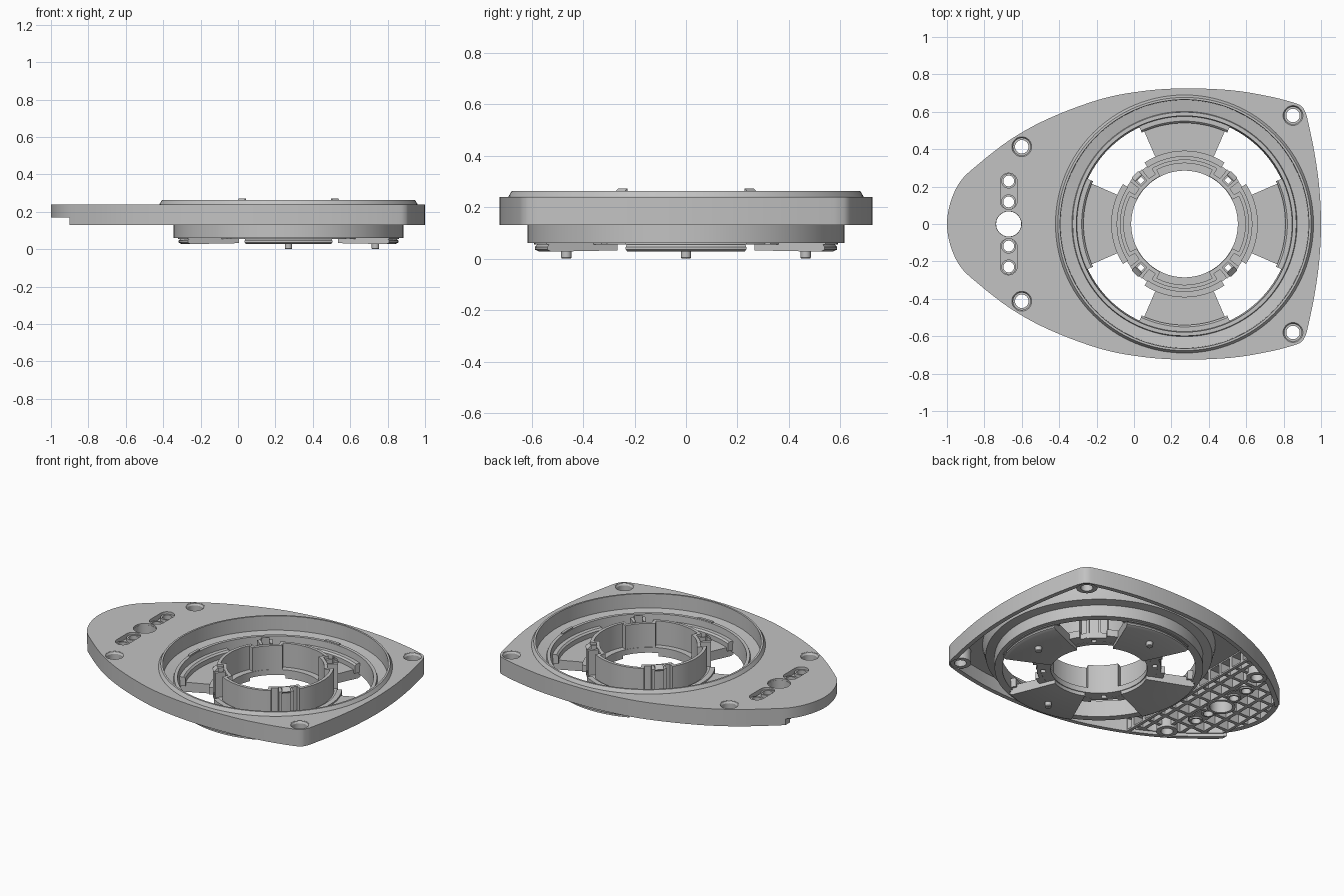
import bpy, bmesh, math
from mathutils import Vector

cube = bpy.data.objects.get("Cube")
if cube:
    bpy.data.objects.remove(cube, do_unlink=True)

CX = 0.27  # centre of the round bowl

grey = bpy.data.materials.new("satin grey")
grey.use_nodes = True
grey.diffuse_color = (0.54, 0.54, 0.54, 1)
grey.node_tree.nodes["Principled BSDF"].inputs["Base Color"].default_value = (0.54, 0.54, 0.54, 1)


def finish(name, bm):
    bmesh.ops.recalc_face_normals(bm, faces=bm.faces)
    if bm.calc_volume(signed=True) < 0:
        bmesh.ops.reverse_faces(bm, faces=bm.faces)
    mesh = bpy.data.meshes.new(name)
    bm.to_mesh(mesh)
    bm.free()
    mesh.materials.append(grey)
    ob = bpy.data.objects.new(name, mesh)
    bpy.context.collection.objects.link(ob)
    return ob


def smooth(ob):
    bpy.ops.object.select_all(action='DESELECT')
    ob.select_set(True)
    bpy.context.view_layer.objects.active = ob
    bpy.ops.object.shade_smooth_by_angle(angle=math.radians(30))


def prism(name, points, z0, z1):
    bm = bmesh.new()
    low, high = ([bm.verts.new((x, y, z)) for x, y in points] for z in (z0, z1))
    bm.faces.new(low)
    bm.faces.new(high)
    for i in range(len(low)):
        bm.faces.new((low[i - 1], low[i], high[i], high[i - 1]))
    return finish(name, bm)


def boxes(name, spans):
    bm = bmesh.new()
    for lo, hi in spans:
        lo, hi = Vector(lo), Vector(hi)
        new = bmesh.ops.create_cube(bm, size=1)["verts"]
        bmesh.ops.scale(bm, vec=hi - lo, verts=new)
        bmesh.ops.translate(bm, vec=(lo + hi) / 2, verts=new)
    return finish(name, bm)


def lathe(name, profile, spans=((0, 360),), centre=(CX, 0), per_turn=128):
    """Revolve a closed (radius, z) profile over one or more angle spans."""
    bm = bmesh.new()
    for a0, a1 in spans:
        full = a1 - a0 >= 360
        n = max(1, round(per_turn * (a1 - a0) / 360))
        rings = []
        for i in range(n if full else n + 1):
            a = math.radians(a0 + (a1 - a0) * i / n)
            rings.append([bm.verts.new((centre[0] + r * math.cos(a),
                                        centre[1] + r * math.sin(a), z)) for r, z in profile])
        for i in range(n):
            p, q = rings[i], rings[(i + 1) % len(rings)]
            for j in range(len(profile)):
                k = (j + 1) % len(profile)
                bm.faces.new((p[j], p[k], q[k], q[j]))
        if not full:
            bm.faces.new(rings[0])
            bm.faces.new(rings[-1])
    ob = finish(name, bm)
    smooth(ob)


def rect(r0, r1, z0, z1):
    return [(r0, z0), (r1, z0), (r1, z1), (r0, z1)]


def around(half, start=0, offset=0):
    """Four equal angle spans, a quarter turn apart."""
    return [(start + 90 * i + offset - half, start + 90 * i + offset + half) for i in range(4)]


def circle(x, y, r, n=40):
    return [(x + r * math.cos(math.tau * i / n), y + r * math.sin(math.tau * i / n)) for i in range(n)]


def capsule(x, y0, y1, r, n=12):
    top = [(x + r * math.cos(math.pi * i / n), y1 + r * math.sin(math.pi * i / n)) for i in range(n + 1)]
    return top + [(2 * x - px, y0 + y1 - py) for px, py in top]


def boolean(ob, cutter, mode='DIFFERENCE'):
    mod = ob.modifiers.new("cut", 'BOOLEAN')
    mod.operation, mod.solver, mod.object = mode, 'EXACT', cutter
    bpy.context.view_layer.objects.active = ob
    bpy.ops.object.modifier_apply(modifier=mod.name)
    bpy.data.objects.remove(cutter, do_unlink=True)


# Teardrop outline: smooth curve through half of the points, mirrored
half = [(-1, 0), (-.98, .12), (-.93, .225), (-.85, .305), (-.66, .452), (-.45, .567), (-.18, .667),
        (.05, .711), (.27, .725), (.52, .715), (.72, .683), (.85, .65), (.895, .63), (.915, .60),
        (.93, .55), (.965, .38), (.99, .2), (1, 0)]
knots = [Vector(p) for p in half + [(x, -y) for x, y in half[-2:0:-1]]]
outline = []
for i in range(len(knots)):
    a, b, c, d = (knots[(i + k) % len(knots)] for k in (-1, 0, 1, 2))
    for s in range(5):
        t = s / 5
        outline.append(b + (c - a) * t / 2 + (2 * a - 5 * b + 4 * c - d) * t * t / 2
                       + (3 * b - a - 3 * c + d) * t ** 3 / 2)


def inset(dist):
    """Offset the outline inwards, dropping points that would fold over."""
    pts = []
    for i, p in enumerate(outline):
        t = (outline[(i + 1) % len(outline)] - outline[i - 1]).normalized()
        q = p + Vector((t.y, -t.x)) * dist
        if min((q - o).length for o in outline) > dist * .97:
            pts.append(q)
    return pts


# Solid body with the step under its narrow tip
shell = prism("shell", outline, .13, .24)
boolean(shell, boxes("tip_notch", [((-1.2, -1, 0), (-.9, 1, .17))]))

# Openings in the shell
boolean(shell, prism("bowl_opening", circle(CX, 0, .675, 128), 0, 1))
boolean(shell, prism("centre_hole", circle(-.67, 0, .068), 0, 1))
screws = [(.85, .58), (.85, -.58), (-.6, .413), (-.6, -.413)]
for x, y in screws:
    boolean(shell, prism("screw_hole", circle(x, y, .058), 0, 1))
for s in (1, -1):
    boolean(shell, prism("slot", capsule(-.67, s * .175 - .052, s * .175 + .052, .045), 0, 1))

# Hollow underside around the bowl, shallower clearance under the narrow end
cavity = prism("cavity", inset(.028), .1, .217)
boolean(cavity, boxes("side", [((-.41, -1, 0), (2, 1, 1))]), 'INTERSECT')
boolean(shell, cavity)
clearance = prism("rib_clearance", inset(.028), .1, .15)
boolean(clearance, boxes("side", [((-2, -1, 0), (-.43, 1, 1))]), 'INTERSECT')
boolean(shell, clearance)

# Waffle ribs under the narrow end, left between square pockets
PITCH, GAP = .1, .078
pockets = prism("pockets", inset(.034), .14, .209)
cells = [((-.981 + PITCH * i, -.589 + PITCH * j, 0), (-.981 + PITCH * i + GAP, -.589 + PITCH * j + GAP, 1))
         for i in range(6) for j in range(12)]
boolean(pockets, boxes("cells", cells), 'INTERSECT')
boolean(shell, pockets)
smooth(shell)

# Screw bosses, centre sleeve and slot pads
for i, (x, y) in enumerate(screws):
    lathe(f"screw_boss_{i + 1}", [(.036, .135), (.063, .135), (.063, .22), (.059, .239), (.053, .239),
                                  (.046, .228), (.046, .18), (.036, .18)], centre=(x, y), per_turn=40)
lathe("centre_sleeve", rect(.067, .085, .145, .23), centre=(-.67, 0), per_turn=40)
for s, side in ((1, "left"), (-1, "right")):
    pad = prism(side + "_slot_pad", capsule(-.67, s * .175 - .052, s * .175 + .052, .05), .16, .205)
    for y in (.118, .23):
        boolean(pad, prism("pin_hole", circle(-.67, s * y, .031, 28), 0, 1))
        lathe(side + "_slot_sleeve", rect(.029, .04, .15, .225), centre=(-.67, s * y), per_turn=28)
    smooth(pad)

# Bowl wall with raised lip and inner ledge
lathe("bowl_wall", [(.69, .232), (.69, .241), (.677, .262), (.665, .262), (.663, .17), (.602, .16),
                    (.598, .172), (.578, .172), (.57, .06), (.615, .06), (.615, .135), (.668, .145)])
lathe("ledge_clips", rect(.58, .597, .165, .18), around(5))

# Spokes, their outer steps and the raised plates beneath them
lathe("spokes", rect(.36, .59, .055, .09), around(23.5))
lathe("spoke_steps", [(.54, .07), (.58, .07), (.58, .13), (.55, .13), (.54, .12)], around(25))
lathe("spoke_plates", [(.29, .032), (.57, .027), (.587, .035), (.587, .045), (.575, .06), (.29, .06)],
      around(23.5))
for i, (x, y) in enumerate(((CX, .465), (CX, -.465), (CX + .465, 0))):
    lathe(f"locating_pin_{i + 1}", [(.001, 0), (.017, 0), (.02, .004), (.02, .05), (.001, .05)],
          centre=(x, y), per_turn=24)

# Hub floor, left open at four small diagonal holes
lathe("hub_floor_inner", rect(.285, .316, .055, .09))
lathe("hub_floor_middle", rect(.314, .346, .056, .089), around(42.5))
lathe("hub_floor_outer", rect(.344, .367, .055, .09))
lathe("hub_flange", rect(.36, .392, .055, .1), around(33))

# Hub wall, stepping outwards on the four main sides
lathe("hub_wall_narrow", rect(.287, .308, .08, .245), around(17, 45))
lathe("hub_wall_wide", rect(.325, .345, .08, .245), around(30))
for turn in (-1, 1):
    lathe("hub_wall_returns", rect(.288, .344, .08, .244), around(1.8, 0, turn * 28.8))

# Diagonal snap clips
for turn in (-1, 1):
    lathe("clip_posts", rect(.305, .37, .06, .25), around(1.5, 45, turn * 5.5))
lathe("clip_hooks", [(.346, .08), (.36, .08), (.36, .235), (.375, .25), (.35, .272), (.346, .272)],
      around(4, 45))
